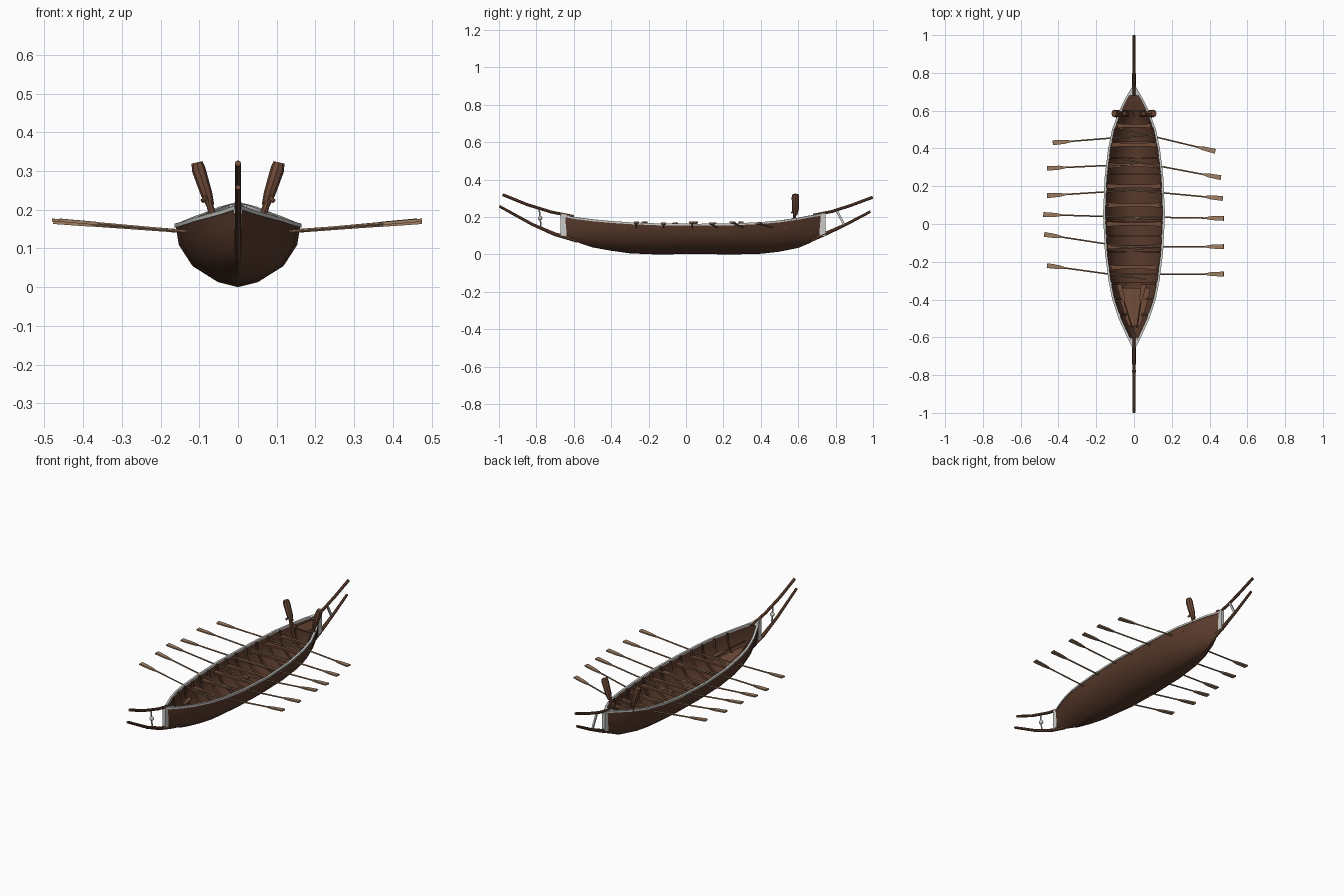
import bpy, bmesh, math
from mathutils import Vector

if "Cube" in bpy.data.objects:
    bpy.data.objects.remove(bpy.data.objects["Cube"], do_unlink=True)


def material(name, color):
    m = bpy.data.materials.new(name)
    m.use_nodes = True
    m.diffuse_color = (*color, 1)
    m.node_tree.nodes["Principled BSDF"].inputs["Base Color"].default_value = (*color, 1)
    return m


HULL = material("dark brown planks", (0.10, 0.043, 0.025))
WOOD = material("brown wood", (0.16, 0.07, 0.04))
TAN = material("tan oar wood", (0.34, 0.21, 0.125))
GREY = material("pale grey trim", (0.60, 0.60, 0.58))

# y, half width, keel height, sheer height
STATIONS = [
    (-0.65, 0.006, 0.095, 0.205), (-0.58, 0.042, 0.065, 0.193), (-0.5, 0.078, 0.038, 0.183),
    (-0.4, 0.112, 0.02, 0.174), (-0.3, 0.132, 0.006, 0.167), (-0.15, 0.151, 0, 0.161),
    (0.05, 0.161, 0.003, 0.159), (0.25, 0.152, 0, 0.161), (0.4, 0.134, 0.004, 0.168),
    (0.5, 0.113, 0.015, 0.177), (0.6, 0.075, 0.035, 0.191), (0.66, 0.045, 0.06, 0.203),
    (0.725, 0.006, 0.1, 0.213)]
SECTION = [(0, 0), (0.34, 0.08), (0.73, 0.33), (0.95, 0.68), (1, 1)]


def station(y):
    for a, b in zip(STATIONS, STATIONS[1:]):
        if y <= b[0]:
            t = (y - a[0]) / (b[0] - a[0])
            return [p + (q - p) * t for p, q in zip(a, b)]
    return STATIONS[-1]


def half_width(y, z):
    _, w, k, s = station(y)
    f = (z - k) / (s - k)
    for (x0, z0), (x1, z1) in zip(SECTION, SECTION[1:]):
        if f <= z1:
            return w * (x0 + (x1 - x0) * (f - z0) / (z1 - z0))
    return w


def section(y, inset=0):
    _, w, k, s = station(y)
    half = [(max(w - inset, 0.002) * u, k + inset + (s - k - inset) * v) for u, v in SECTION]
    return [Vector((-x, y, z)) for x, z in half[:0:-1]] + [Vector((x, y, z)) for x, z in half]


def loft(name, rings, mat, closed=False, smooth=True):
    bm = bmesh.new()
    rows = [[bm.verts.new(p) for p in r] for r in rings]
    n = len(rows[0])
    for a, b in zip(rows, rows[1:]):
        for i in range(n if closed else n - 1):
            j = (i + 1) % n
            bm.faces.new((a[i], a[j], b[j], b[i]))
    if closed:
        bm.faces.new(rows[0][::-1])
        bm.faces.new(rows[-1])
    bmesh.ops.recalc_face_normals(bm, faces=bm.faces)
    me = bpy.data.meshes.new(name)
    bm.to_mesh(me)
    bm.free()
    me.materials.append(mat)
    ob = bpy.data.objects.new(name, me)
    bpy.context.collection.objects.link(ob)
    if smooth:
        bpy.ops.object.select_all(action="DESELECT")
        ob.select_set(True)
        bpy.context.view_layer.objects.active = ob
        bpy.ops.object.shade_smooth_by_angle(angle=math.radians(35))
    return ob


def bar(name, path, sizes, mat, sides=8, up=(0, 0, 1)):
    """Sweep a section of (width, height) half sizes along a path."""
    pts = [Vector(p) for p in path]
    rings = []
    for i, p in enumerate(pts):
        d = (pts[min(i + 1, len(pts) - 1)] - pts[max(i - 1, 0)]).normalized()
        side = d.cross(Vector(up)).normalized()
        top = side.cross(d)
        w, h = sizes[i] if isinstance(sizes, list) else sizes
        if sides == 4:
            ring = [(w, h), (-w, h), (-w, -h), (w, -h)]
        else:
            angles = [2 * math.pi * k / sides for k in range(sides)]
            ring = [(w * math.cos(a), h * math.sin(a)) for a in angles]
        rings.append([p + side * u + top * v for u, v in ring])
    return loft(name, rings, mat, True, sides != 4)


def paddle(name, inner, outer, mat, r=0.004, blade=0.1, width=0.013, thick=0.004, up=(0, 0, 1)):
    """Oar with a round shaft and a flat blade at its outer end."""
    a, b = Vector(inner), Vector(outer)
    d = (b - a).normalized()
    neck = b - d * blade
    bar(name + "_shaft", [a, neck + d * 0.02], (r, r), WOOD if mat == WOOD else TAN, 6, up)
    bar(name + "_blade", [neck, neck + d * blade * 0.35, b],
        [(r, r), (width * 0.8, thick), (width, thick)], mat, 4, up)


# Hull: outer skin and inner lining
loft("hull_skin", [section(s[0]) for s in STATIONS], HULL)
loft("hull_lining", [section(s[0], 0.008) for s in STATIONS], HULL)

# Gunwale trim on both sides
for side, label in ((1, "left"), (-1, "right")):
    bar(label + "_gunwale", [(side * max(s[1] - 0.003, 0.004), s[0], s[3]) for s in STATIONS],
        (0.006, 0.005), GREY, 4)

# Inner ribs
for i in range(14):
    y = -0.48 + i * 0.083
    rib = [p for p in section(y, 0.012)]
    bar(f"rib_{i + 1}", rib, (0.006, 0.004), WOOD, 4, up=(0, 1, 0)) if i % 2 else \
        bar(f"rib_{i + 1}", rib, (0.004, 0.006), HULL, 4, up=(0, 1, 0))

# Rowing benches
for i, y in enumerate((-0.23, -0.12, 0, 0.1, 0.2, 0.31, 0.42, 0.52)):
    z = station(y)[3] - 0.035
    x = half_width(y, z) - 0.004
    bar(f"bench_{i + 1}", [(-x, y, z), (-x * 0.5, y, z), (x * 0.5, y, z), (x, y, z)],
        [(0.014, 0.005), (0.009, 0.005), (0.009, 0.005), (0.014, 0.005)], WOOD, 4)

# Bow floor and small stern deck
for name, ys, dz, mat in (("bow_floor", (-0.34, -0.45, -0.54), 0.1, WOOD),
                          ("stern_deck", (0.6, 0.65, 0.7), 0.02, HULL)):
    edges = []
    for y in ys:
        z = station(y)[3] - dz
        x = max(half_width(y, z) - 0.006, 0.003)
        edges.append([(-x, y, z), (x, y, z), (x, y, z - 0.006), (-x, y, z - 0.006)])
    loft(name, edges, mat, True, False)

# Oars: side, crossing point y, blade tip x and y
for side, label, oars in (
        (1, "left", ((0.46, 0.43, 0.385), (0.305, 0.46, 0.245), (0.165, 0.47, 0.135),
                     (0.035, 0.475, 0.03), (-0.12, 0.475, -0.12), (-0.265, 0.475, -0.265))),
        (-1, "right", ((0.455, 0.43, 0.43), (0.31, 0.46, 0.295), (0.17, 0.46, 0.15),
                       (0.04, 0.48, 0.05), (-0.105, 0.475, -0.055), (-0.265, 0.46, -0.22)))):
    for i, (y, tx, ty) in enumerate(oars):
        port = Vector((side * half_width(y, 0.144), y, 0.144))
        tip = Vector((side * tx, ty, 0.173 if i % 2 else 0.167))
        d = (tip - port).normalized()
        paddle(f"{label}_oar_{i + 1}", port - d * 0.2, tip, TAN)

# Spare oars lying in the bow
for x0, x1 in ((-0.01, -0.08), (0.015, 0.05)):
    paddle("spare_oar", (x0, -0.55, 0.125), (x1, -0.32, 0.115), WOOD)

# Steering paddles standing at the stern, with side handles
for side, label in ((1, "left"), (-1, "right")):
    bar(label + "_steering_shaft", [(side * 0.035, 0.575, 0.09), (side * 0.085, 0.582, 0.25)],
        (0.009, 0.009), WOOD)
    bar(label + "_steering_blade",
        [(side * x, 0.585, z) for x, z in ((0.071, 0.21), (0.081, 0.24), (0.102, 0.305), (0.106, 0.322))],
        [(0.01, 0.01), (0.015, 0.018), (0.018, 0.02), (0.014, 0.016)], WOOD, 8, (0, 1, 0))
    bar(label + "_steering_handle", [(side * 0.08, 0.575, 0.235), (side * 0.093, 0.565, 0.222)],
        (0.004, 0.006), WOOD)
    bar(label + "_steering_mount", [(side * 0.04, 0.585, 0.185), (side * 0.082, 0.585, 0.19)],
        (0.008, 0.006), WOOD, 4)

# Stem and stern: pale posts, paired curved rails and braces
for name, a, b, top, bottom in (
        ("bow", -0.64, -0.67, ((-0.6, 0.203), (-0.72, 0.227), (-0.85, 0.267), (-0.98, 0.32)),
         ((-0.58, 0.075), (-0.7, 0.108), (-0.82, 0.16), (-0.998, 0.258))),
        ("stern", 0.715, 0.745, ((0.68, 0.21), (0.78, 0.23), (0.88, 0.262), (0.998, 0.306)),
         ((0.66, 0.075), (0.76, 0.117), (0.86, 0.163), (0.985, 0.229)))):
    bar(name + "_post", [(0, (a + b) / 2, 0.1), (0, (a + b) / 2, 0.213)],
        (0.009, abs(b - a) / 2), GREY, 4, (0, 1, 0))
    y0 = a - math.copysign(0.035, a)
    bar(name + "_cap", [(0, y0, station(y0)[3] + 0.003), (0, b, 0.216)],
        [(0.022, 0.004), (0.006, 0.004)], GREY, 4)
    bar(name + "_upper_rail", [(0, y, z) for y, z in top], (0.008, 0.008), WOOD)
    bar(name + "_lower_rail", [(0, y, z) for y, z in bottom],
        [(0.01, 0.012), (0.01, 0.01), (0.008, 0.008), (0.007, 0.007)], WOOD)
bar("stern_brace", [(0, 0.805, 0.236), (0, 0.845, 0.16)], (0.004, 0.006), GREY, 4)
bar("bow_brace", [(0, -0.775, 0.145), (0, -0.785, 0.245)], (0.004, 0.004), GREY)
bpy.ops.mesh.primitive_uv_sphere_add(segments=12, ring_count=8, radius=0.012, location=(0, -0.78, 0.195))
knob = bpy.context.object
knob.name = "bow_brace_knob"
knob.data.materials.append(GREY)
bpy.ops.object.shade_smooth()
